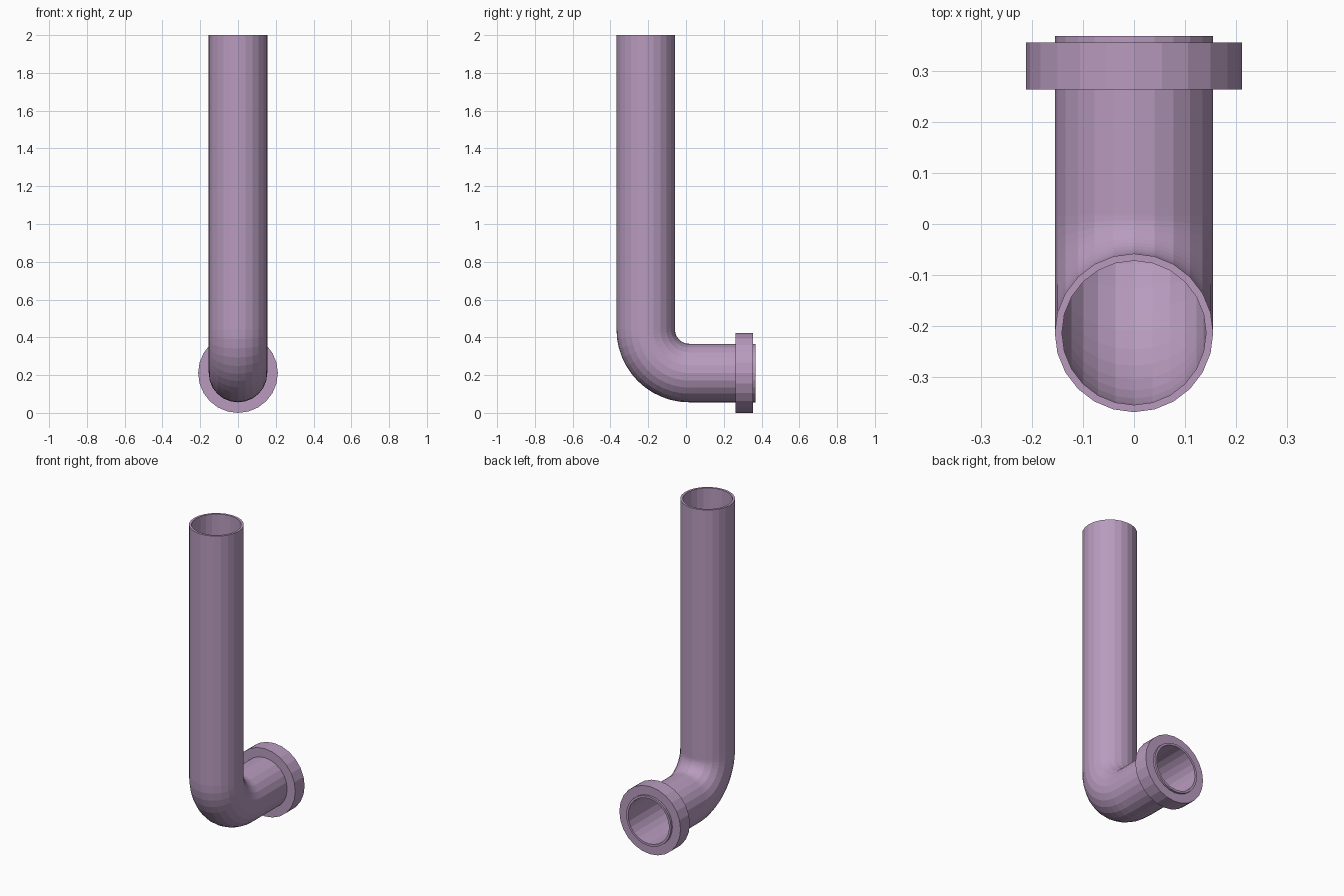
import bpy
import bmesh
from math import cos, sin, pi
from mathutils import Vector

cube = bpy.data.objects.get("Cube")
if cube:
    bpy.data.objects.remove(cube, do_unlink=True)

SIDES = 24
OUTER, INNER, FLANGE = 0.155, 0.141, 0.211
AXIS_Y, AXIS_Z = -0.213, 0.211
BEND, BEND_STEPS = 0.23, 12
END_Y, TOP_Z = 0.368, 2.0

mauve = bpy.data.materials.new("dusty mauve")
mauve.use_nodes = True
colour = (0.48, 0.33, 0.52, 1)
mauve.diffuse_color = colour
mauve.node_tree.nodes["Principled BSDF"].inputs["Base Color"].default_value = colour


def tube(name, path, outer, inner):
    """Hollow tube along a path of (centre, tilt): tilt 0 points up, pi/2 points back."""
    bm = bmesh.new()
    stations = [(c, t, outer) for c, t in path] + [(c, t, inner) for c, t in reversed(path)]
    rings = []
    for centre, tilt, radius in stations:
        across, side = Vector((1, 0, 0)), Vector((0, cos(tilt), sin(tilt)))
        angles = [2 * pi * i / SIDES for i in range(SIDES)]
        rings.append([bm.verts.new(centre + radius * (across * cos(a) + side * sin(a)))
                      for a in angles])
    # Closing the loop of rings makes both end rims
    for k, ring in enumerate(rings):
        following = rings[(k + 1) % len(rings)]
        for i in range(SIDES):
            j = (i + 1) % SIDES
            bm.faces.new((ring[i], ring[j], following[j], following[i]))
    bmesh.ops.recalc_face_normals(bm, faces=bm.faces)
    mesh = bpy.data.meshes.new(name)
    bm.to_mesh(mesh)
    bm.free()
    mesh.materials.append(mauve)
    obj = bpy.data.objects.new(name, mesh)
    bpy.context.collection.objects.link(obj)
    return obj


# Pipe: upright run, quarter bend, short run to the back
path = [(Vector((0, AXIS_Y, TOP_Z)), 0)]
for s in range(BEND_STEPS + 1):
    a = s / BEND_STEPS * pi / 2
    path.append((Vector((0, AXIS_Y + BEND * (1 - cos(a)), AXIS_Z + BEND * (1 - sin(a)))), a))
path.append((Vector((0, END_Y, AXIS_Z)), pi / 2))
tube("elbow_pipe", path, OUTER, INNER)

# Collar around the back end
collar = [(Vector((0, y, AXIS_Z)), pi / 2) for y in (0.263, 0.355)]
tube("end_collar", collar, FLANGE, OUTER - 0.005)
